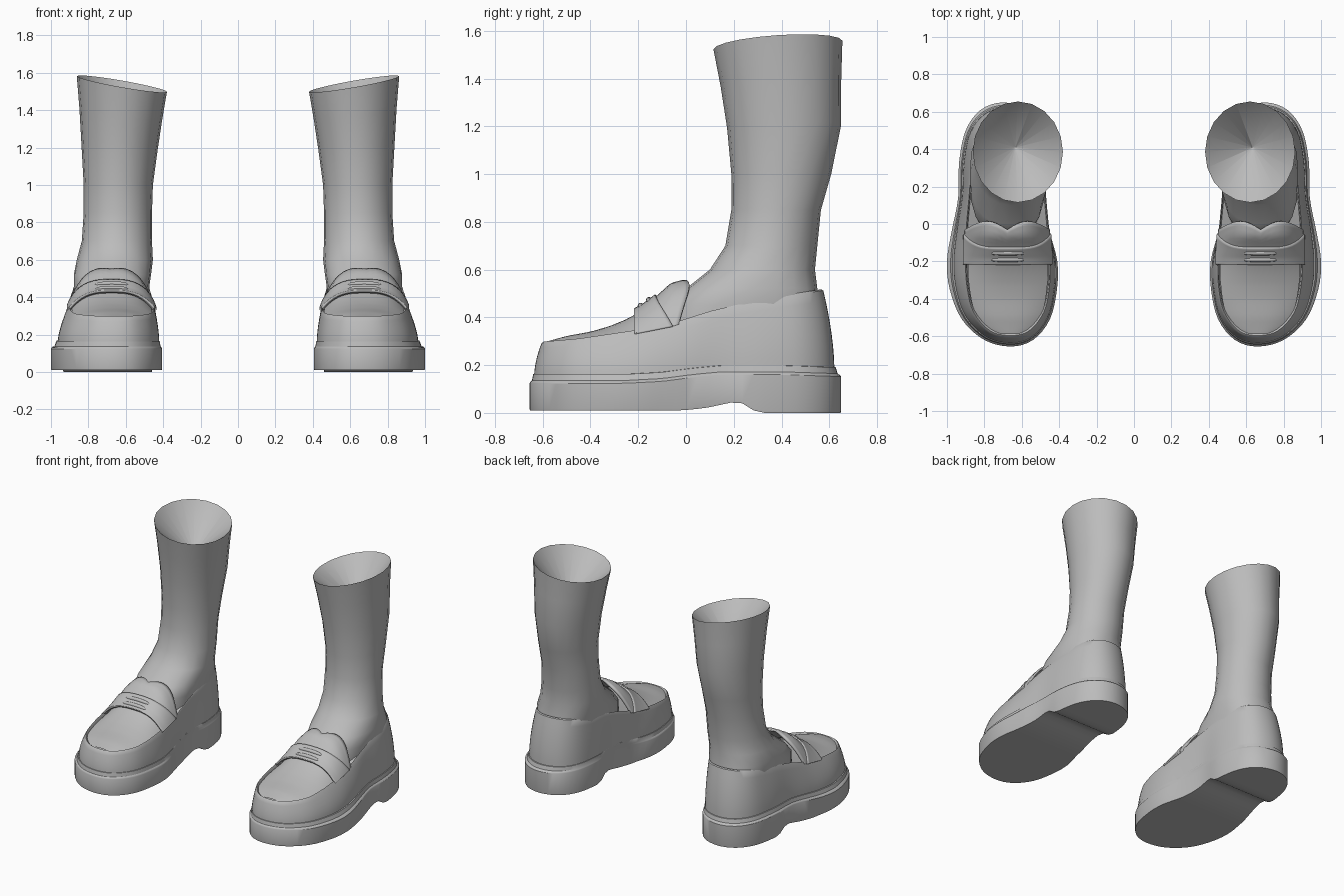
import bpy
import bmesh
import math
from mathutils import Vector

if "Cube" in bpy.data.objects:
    bpy.data.objects.remove(bpy.data.objects["Cube"])

grey = bpy.data.materials.new("plain grey")
grey.use_nodes = True
COLOUR = (0.5, 0.5, 0.5, 1)
grey.diffuse_color = COLOUR
grey.node_tree.nodes["Principled BSDF"].inputs["Base Color"].default_value = COLOUR

# Outlines from toe to heel: y, inner x, outer x
SOLE = [(-.655, .66, .66), (-.62, .54, .8), (-.51, .45, .92), (-.35, .412, .985),
        (-.2, .41, 1), (-.04, .45, .975), (.14, .475, .94), (.33, .46, .935),
        (.5, .49, .9), (.61, .57, .82), (.65, .7, .7)]
RIM = [(-.605, .66, .66), (-.58, .56, .77), (-.48, .48, .86), (-.35, .45, .895),
       (-.2, .445, .905), (-.02, .455, .9), (.15, .47, .885), (.33, .48, .87),
       (.47, .51, .84), (.55, .58, .77), (.575, .68, .68)]
STEPS = 4


def interp(table, v):
    """Smoothly eased lookup in a list of (position, value) pairs."""
    if v <= table[0][0]:
        return table[0][1]
    for (a, p), (b, q) in zip(table, table[1:]):
        if v <= b:
            return p + (q - p) * (v - a) / (b - a)
    return table[-1][1]


def closed_outline(rows):
    """Closed smooth loop: outer side toe to heel, then inner side back."""
    ctrl = [Vector((xo, y)) for y, xi, xo in rows]
    ctrl += [Vector((xi, y)) for y, xi, xo in rows[-2:0:-1]]
    n, pts = len(ctrl), []
    for i in range(n):
        a, b, c, d = (ctrl[(i + k) % n] for k in (-1, 0, 1, 2))
        for s in range(STEPS):
            t = s / STEPS
            pts.append(b + (c - a) * t / 2 + (a * 2 - b * 5 + c * 4 - d) * t * t / 2
                       + (b * 3 - a - c * 3 + d) * t ** 3 / 2)
    return pts


sole_loop, rim_loop = closed_outline(SOLE), closed_outline(RIM)
CENTRE = Vector((.67, 0))


def ring(t, height, scale=1):
    """Outline blended from sole (0) to rim (1), with height given by y."""
    out = []
    for p, q in zip(sole_loop, rim_loop):
        v = CENTRE + (p.lerp(q, t) - CENTRE) * scale
        out.append(Vector((v.x, v.y, height(v.y))))
    return out


def finish(name, bm, angle=40, thickness=0):
    """Turn the mesh into a shaded object and mirror it to the other foot."""
    bmesh.ops.remove_doubles(bm, verts=bm.verts, dist=.0005)
    bmesh.ops.recalc_face_normals(bm, faces=bm.faces)
    mesh = bpy.data.meshes.new(name)
    bm.to_mesh(mesh)
    bm.free()
    obj = bpy.data.objects.new(name, mesh)
    bpy.context.collection.objects.link(obj)
    mesh.materials.append(grey)
    bpy.ops.object.select_all(action='DESELECT')
    obj.select_set(True)
    bpy.context.view_layer.objects.active = obj
    bpy.ops.object.shade_smooth_by_angle(angle=math.radians(angle))
    if thickness:
        solid = obj.modifiers.new("thickness", 'SOLIDIFY')
        solid.thickness = thickness
        solid.offset = 0
    mirror = obj.modifiers.new("other foot", 'MIRROR')
    mirror.use_clip = False
    mirror.use_mirror_merge = False
    return obj


def bridge(bm, rows, closed):
    """Quads between consecutive rows of points; returns the vertex rows."""
    rows = [[bm.verts.new(p) for p in row] for row in rows]
    for a, b in zip(rows, rows[1:]):
        n = len(a)
        for i in range(n if closed else n - 1):
            j = (i + 1) % n
            bm.faces.new((a[i], a[j], b[j], b[i]))
    return rows


def cap(bm, loop):
    """Fill an outline with strips that run across the foot."""
    n = len(loop)
    for i in range(n // 2):
        quad = [loop[i], loop[i + 1], loop[(n - i - 1) % n], loop[(n - i) % n]]
        bm.faces.new(list(dict.fromkeys(quad)))


def bottom(y):
    return interp([(-.02, .01), (.08, .02), (.22, .05), (.3, 0)], y)


def sole_top(y):
    return interp([(-.25, .13), (-.1, .138), (.03, .155), (.15, .166), (.4, .166), (.65, .158)], y)


def rim_height(y):
    return interp([(-.6, .292), (-.45, .305), (-.2, .342), (-.05, .372), (.1, .42),
                   (.25, .455), (.4, .485), (.57, .512)], y)


# Thick sole with arched heel notch and stepped welt
bm = bmesh.new()
loops = bridge(bm, [ring(.03, bottom), ring(0, lambda y: bottom(y) + .008),
                    ring(0, lambda y: sole_top(y) - .006), ring(.06, sole_top),
                    ring(.2, lambda y: sole_top(y) + .006),
                    ring(.3, lambda y: sole_top(y) + .032),
                    ring(.5, lambda y: sole_top(y) + .034)], True)
cap(bm, loops[0])
cap(bm, loops[-1])
finish("sole", bm, 30)

# Shoe upper, rolled over at the rim
bm = bmesh.new()
rings = []
for k in range(8):
    s = k / 7
    rings.append(ring(.38 + .62 * s ** 1.7, lambda y, s=s:
                      (sole_top(y) + .025) * (1 - s) + rim_height(y) * s))
rings += [ring(1, lambda y: rim_height(y) + .006, .985),
          ring(1, lambda y: rim_height(y) - .004, .965),
          ring(1, lambda y: rim_height(y) - .03, .95)]
loops = bridge(bm, rings, True)
cap(bm, loops[-1])
finish("shoe_upper", bm)


# Domed panels over the instep
def crest(y):
    return interp([(-.59, .297), (-.5, .322), (-.4, .34), (-.32, .363), (-.25, .392),
                   (-.18, .43), (-.12, .475), (-.06, .53), (0, .545)], y)


def dome(name, y_front, y_back, width, lift, thickness=0, power=2.4, count=12, drop=.01):
    """Arched panel; y_back is a function of the sideways position."""
    half = len(rim_loop) // 2
    outer = [(p.y, p.x) for p in rim_loop[:half + 1]]
    inner = [(p.y, p.x) for p in [rim_loop[0]] + rim_loop[:half - 1:-1]]
    bm, rows = bmesh.new(), []
    for k in range(count + 1):
        row = []
        for j in range(25):
            u = math.sin((j / 12 - 1) * math.pi / 2)
            f = k / count
            y = y_front + (y_back(u) - y_front) * f ** 1.3
            xo, xi = interp(outer, y), interp(inner, y)
            x = (xo + xi) / 2 + u * width * (xo - xi) / 2
            edge = rim_height(y) - drop
            z = edge + (crest(y) + lift - edge) * (1 - abs(u) ** power)
            row.append(Vector((x, y, z)))
        rows.append(row)
    bridge(bm, rows, False)
    return finish(name, bm, 50, thickness)


dome("toe_panel", -.585, lambda u: -.1, .93, 0, count=20)
dome("tongue", -.2, lambda u: -.03 + .045 * math.sin(math.pi * abs(u)), .99, .008, .014, 3)
dome("strap", -.215, lambda u: -.125 + .07 * u ** 4, 1.02, .02, .014, 3)

# Raised lips of the strap slot
for i, y in enumerate((-.19, -.155)):
    bm = bmesh.new()
    rows = []
    for k in range(13):
        u = k / 6 - 1
        r = .012 * math.sqrt(max(0, 1 - u ** 4)) + .0006
        mid = Vector((.675 + .095 * u, y, crest(y) + .024 - .008 * u * u))
        rows.append([mid + Vector((0, math.cos(a) * r, math.sin(a) * r))
                     for a in (math.tau * j / 10 for j in range(10))])
    bridge(bm, rows, True)
    finish(("front" if i == 0 else "back") + "_slot_lip", bm, 60)

# Sock: height, front y, back y, inner x, outer x
SOCK = [(.3, -.1, .55, .49, .86), (.45, -.07, .555, .475, .878), (.52, .0, .55, .465, .878),
        (.6, .1, .54, .455, .862), (.7, .165, .55, .46, .835), (.85, .19, .565, .46, .825),
        (1, .19, .608, .455, .825), (1.2, .172, .65, .43, .837), (1.38, .145, .65, .405, .848),
        (1.54, .115, .655, .38, .862)]
SIDES = 20
bm = bmesh.new()
rows = []
for z, y0, y1, x0, x1 in SOCK:
    power = .8 if z < .55 else 1
    tilt = max(0, (z - 1) / .54)
    row = []
    for j in range(SIDES):
        a = math.tau * j / SIDES
        c, s = (math.copysign(abs(f(a)) ** power, f(a)) for f in (math.cos, math.sin))
        row.append(Vector(((x0 + x1) / 2 + c * (x1 - x0) / 2, (y0 + y1) / 2 + s * (y1 - y0) / 2,
                           z + tilt * (.042 * c + .018 * s))))
    rows.append(row)
# Funnel-shaped inside of the opening
apex = Vector((.635, .41, 1.3))
rows.append([apex + (p - apex) * .02 for p in rows[-1]])
loops = bridge(bm, rows, True)
bm.faces.new(loops[-1])
finish("sock", bm, 45)
